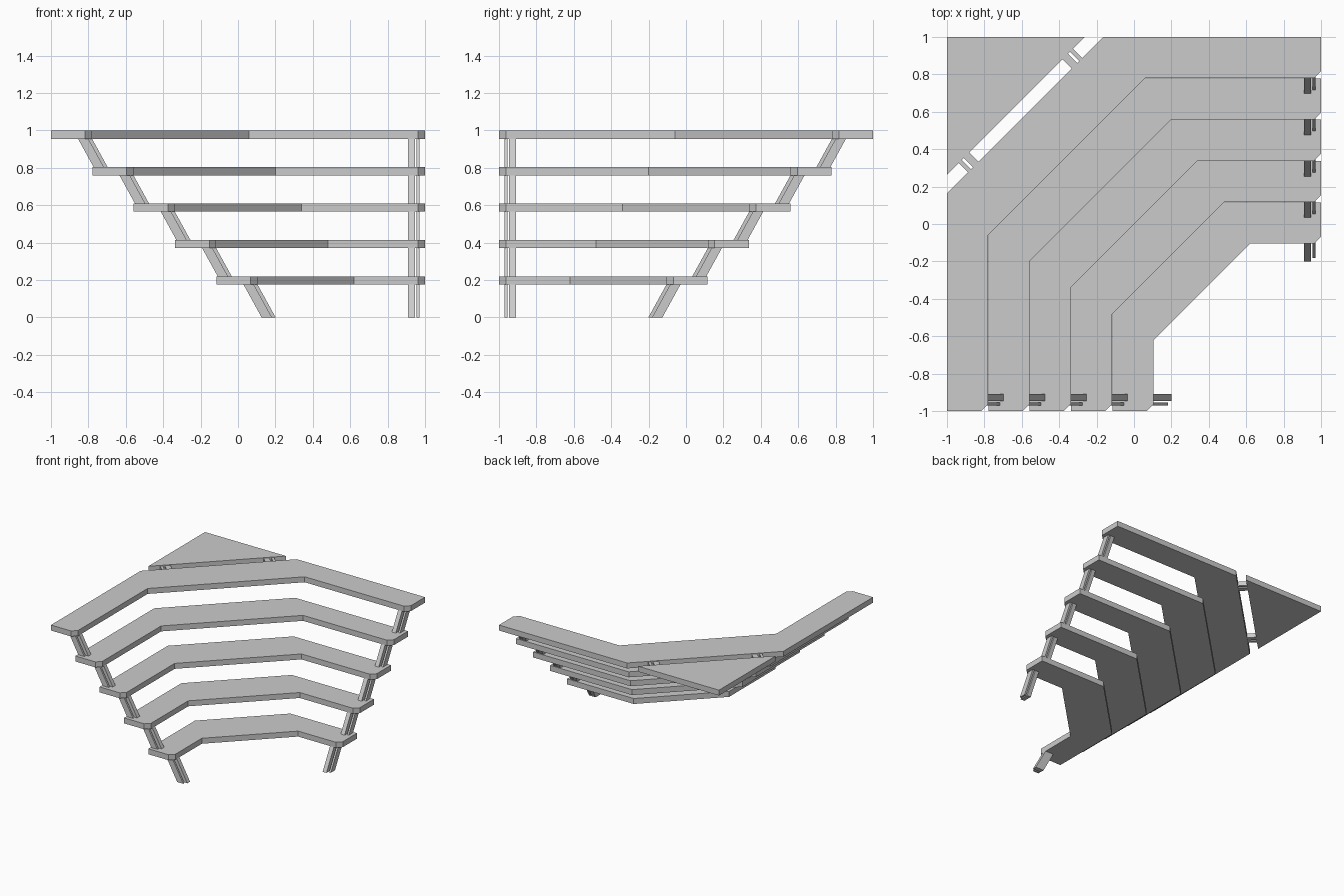
import bpy, bmesh
from mathutils import Vector

cube = bpy.data.objects.get("Cube")
if cube:
    bpy.data.objects.remove(cube)

grey = bpy.data.materials.new("light_grey")
grey.use_nodes = True
grey.diffuse_color = (0.6, 0.6, 0.6, 1)
grey.node_tree.nodes["Principled BSDF"].inputs["Base Color"].default_value = (0.6, 0.6, 0.6, 1)


def extrude(name, outline, depth):
    """Sweep a closed 3D outline along the depth vector into a flat-faced solid."""
    bm = bmesh.new()
    face = bm.faces.new([bm.verts.new(p) for p in outline])
    new = bmesh.ops.extrude_face_region(bm, geom=[face])["geom"]
    moved = [g for g in new if isinstance(g, bmesh.types.BMVert)]
    bmesh.ops.translate(bm, verts=moved, vec=Vector(depth))
    bmesh.ops.recalc_face_normals(bm, faces=bm.faces)
    mesh = bpy.data.meshes.new(name)
    bm.to_mesh(mesh)
    bm.free()
    mesh.materials.append(grey)
    obj = bpy.data.objects.new(name, mesh)
    bpy.context.collection.objects.link(obj)
    return obj


def flip(p):
    """Reflect a point across the diagonal symmetry plane."""
    return Vector((-p[1], -p[0], *p[2:]))


TIERS = 5
THICK = 0.045
RISE = 0.195
CHAMFER = 0.037
SLOPE = 0.55
LEG = 0.075

for i in range(TIERS):
    top = 0.22 + RISE * i
    bottom = top - THICK
    inner = -0.105 + 0.2213 * i
    outer = inner + 0.22
    inner_bend = 0.62 - 0.14 * i
    outer_bend = 0.395 - 0.14 * i

    # Angled shelf with clipped front corners
    half = [(outer_bend, outer), (1, outer), (1, inner + CHAMFER),
            (1 - CHAMFER, inner), (inner_bend, inner)]
    ring = half + [flip(p) for p in reversed(half)]
    extrude(f"shelf_{i + 1}", [(p[0], p[1], bottom) for p in ring], (0, 0, THICK))

    # Slanted thick and thin struts at both ends
    floor = top - RISE if i else 0
    run = SLOPE * (bottom - floor)
    for kind, near, far, width in (("thick", 0.91, 0.945, LEG),
                                   ("thin", 0.955, 0.97, LEG - 0.02)):
        back = inner + LEG
        front = back - width
        side = [(near, front, bottom), (near, back, bottom),
                (near, back - run, floor), (near, front - run, floor)]
        depth = Vector((far - near, 0, 0))
        extrude(f"{kind}_strut_left_{i + 1}", side, depth)
        extrude(f"{kind}_strut_right_{i + 1}", [flip(p) for p in side], flip((*depth,)))

# Triangular corner shelf
base = 1 - THICK
extrude("corner_shelf", [(-1, 1, base), (-0.263, 1, base), (-1, 0.263, base)], (0, 0, THICK))

# Short connectors between the top shelf and the corner shelf
along = Vector((1, 1, 0)).normalized()
across = Vector((-1, 1, 0)).normalized()
up = Vector((0, 0, 0.96))
for kind, a, b in (("thick", 0.352, 0.395), ("thin", 0.41, 0.431)):
    for side, s in (("left", 1), ("right", -1)):
        quad = [along * s * u + across * v + up
                for u, v in ((a, 0.82), (b, 0.82), (b, 0.9), (a, 0.9))]
        extrude(f"{kind}_connector_{side}", quad, (0, 0, 0.035))
